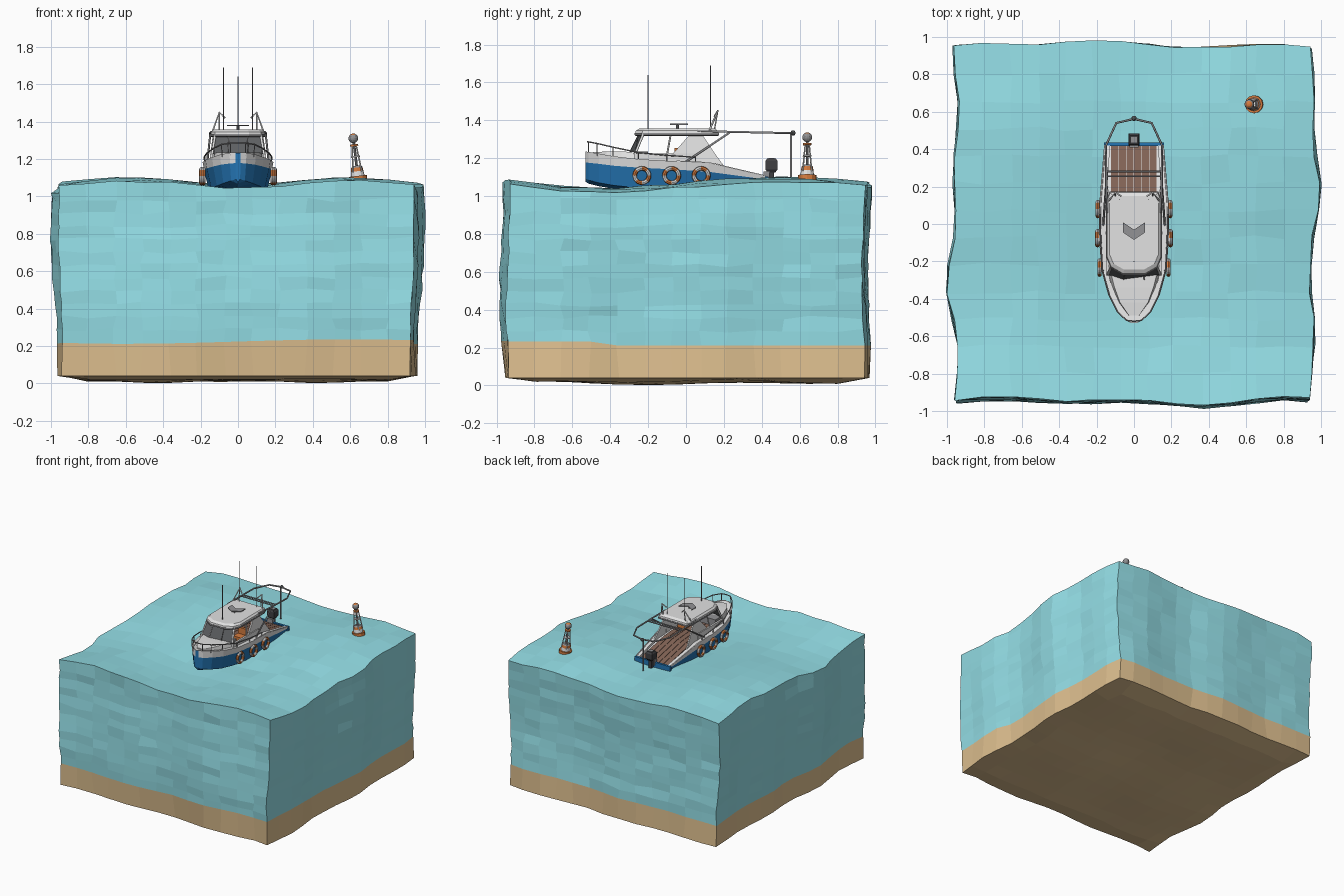
import bpy, bmesh, math, random
from math import sin, cos, pi, exp
from mathutils import Matrix, Vector

if "Cube" in bpy.data.objects:
    bpy.data.objects.remove(bpy.data.objects["Cube"])

random.seed(4)

def mat(name, r, g, b):
    m = bpy.data.materials.new(name)
    m.diffuse_color = (r, g, b, 1)
    m.use_nodes = True
    m.node_tree.nodes["Principled BSDF"].inputs["Base Color"].default_value = m.diffuse_color
    return m

WATER = mat("water", .30, .74, .80)
SAND = mat("sand", .74, .53, .28)
BLUE = mat("hull_blue", .018, .18, .46)
WHITE = mat("white", .76, .76, .76)
GREY = mat("metal_grey", .29, .29, .30)
GLASS = mat("dark_glass", .11, .115, .12)
BLACK = mat("motor_black", .05, .05, .055)
ORANGE = mat("orange", .66, .20, .05)
WOOD = mat("deck_wood", .23, .13, .095)

def finish(bm, name, *mats):
    bmesh.ops.recalc_face_normals(bm, faces=bm.faces)
    me = bpy.data.meshes.new(name)
    bm.to_mesh(me)
    bm.free()
    for m in mats:
        me.materials.append(m)
    ob = bpy.data.objects.new(name, me)
    bpy.context.collection.objects.link(ob)
    return ob

def loft(name, rings, mats, rule=lambda k: 0, cap=0):
    """Skin a list of equal-length closed rings and cap both ends."""
    bm = bmesh.new()
    vs = [[bm.verts.new(p) for p in r] for r in rings]
    n = len(rings[0])
    for a, b in zip(vs, vs[1:]):
        for k in range(n):
            j = (k + 1) % n
            bm.faces.new((a[k], a[j], b[j], b[k])).material_index = rule(k)
    for r in (vs[0], vs[-1]):
        bm.faces.new(r).material_index = cap
    return finish(bm, name, *mats)

def box(name, x0, x1, y0, y1, z0, z1, m):
    return loft(name, [[(x0, y0, z), (x1, y0, z), (x1, y1, z), (x0, y1, z)] for z in (z0, z1)], [m])

def cone(name, r1, r2, z0, z1, m, M=Matrix(), seg=12):
    bm = bmesh.new()
    bmesh.ops.create_cone(bm, cap_ends=True, segments=seg, radius1=r1, radius2=r2, depth=z1 - z0,
                          matrix=M @ Matrix.Translation((0, 0, (z0 + z1) / 2)))
    return finish(bm, name, m)

def tube(name, pts, r, m):
    cu = bpy.data.curves.new(name, 'CURVE')
    cu.dimensions = '3D'
    cu.bevel_depth, cu.bevel_resolution, cu.use_fill_caps = r, 1, True
    sp = cu.splines.new('POLY')
    sp.points.add(len(pts) - 1)
    for p, c in zip(sp.points, pts):
        p.co = (*c, 1)
    tmp = bpy.data.objects.new(name + "_path", cu)
    bpy.context.collection.objects.link(tmp)
    me = bpy.data.meshes.new_from_object(tmp.evaluated_get(bpy.context.evaluated_depsgraph_get()))
    bpy.data.objects.remove(tmp)
    me.materials.clear()
    me.materials.append(m)
    ob = bpy.data.objects.new(name, me)
    bpy.context.collection.objects.link(ob)

def flip(pts, s):
    return [(s * x, y, z) for x, y, z in pts]

# block of sea with a sandy bed
N = 13
bm = bmesh.new()
bmesh.ops.create_cube(bm, size=2)
bmesh.ops.subdivide_edges(bm, edges=bm.edges[:], cuts=N - 1, use_grid_fill=True)
for f in bm.faces:
    f.material_index = int(f.calc_center_median().z < -1 + 1.5 / N)
for v in bm.verts:
    x, y, z = v.co
    k = round((z + 1) / 2 * N)
    edge = max(abs(x), abs(y)) > .99
    j = [random.uniform(-.012, .012) for _ in range(3)]
    h = .22 + .83 * (k - 1) / (N - 1)
    if k == 0:
        h = .04 if edge else .016 + .009 * cos(7 * x) * cos(2 * y) + .006 * sin(6 * y) + j[2] * .1
    elif k == 1:
        h = .212 + .012 * (1 + sin(2.5 * x)) * (y < -.5)
    elif k == N:
        h = 1.052 + .028 * sin(2.9 * y) - .018 * cos(5 * x) + .04 * max(0, -y - .5) + j[2] * .5
    else:
        h += j[2]
    px, py = .95 * x + j[0], .945 * y + j[1]
    up = .35 + .65 * sin(pi * min(h, 1) * .62)
    if abs(x) > .99:
        px = x * (.943 + .012 * sin(9 * y + x) + .045 * up * exp(-((y - .27 * x) / .22) ** 2)
                  + .012 * sin(5 * h - 2.6)) + j[0] * .5
    if abs(y) > .99:
        py = y * (.942 + .010 * sin(8 * x + 2 * y) + .03 * up * exp(-((x + .3 * y) / .35) ** 2)
                  + .010 * sin(6 * h + y)) + j[1] * .5
    v.co = (px, py, h)
finish(bm, "sea_block", WATER, SAND)

# hull: stations of y, half width, sheer height, blue line height, keel height, deck drop
stations = [(-.53, .014, 1.235, 1.178, 1.075, .004), (-.515, .045, 1.233, 1.176, 1.066, .004),
            (-.46, .095, 1.224, 1.17, 1.052, .005), (-.38, .138, 1.21, 1.16, 1.038, .006),
            (-.25, .174, 1.195, 1.15, 1.025, .01), (-.05, .189, 1.183, 1.14, 1.01, .02),
            (.12, .185, 1.175, 1.128, 1.01, .025), (.42, .16, 1.105, 1.088, 1.02, .018)]
rings = []
for y, w, zs, zb, zk, d in stations:
    half = [(w * .82, y, zk + .018), (w * .96, y, zb), (w, y, zs), (w * .8, y, zs), (w * .8, y, zs - d)]
    rings.append([(0, y, zk)] + half + flip(half[::-1], -1))
loft("hull", rings, [BLUE, WHITE], lambda k: 0 if k in (0, 1, 9, 10) else 1)
box("transom", -.16, .16, .418, .436, 1.025, 1.104, BLUE)

# aft deck boards sloping to the stern
for i in range(6):
    x = -.122 + i * .041
    loft("deck_board", [[(x, y, z), (x + .038, y, z), (x + .038, y, z + .008), (x, y, z + .008)]
                        for y, z in ((-.2, 1.175), (.12, 1.15), (.42, 1.087))], [WOOD])

# foredeck trunk and cabin sides
loft("foredeck_trunk", [[(-w, y, 1.18), (w, y, 1.18), (w * .88, y, z), (-w * .88, y, z)]
                        for y, w, z in ((-.49, .03, 1.232), (-.42, .085, 1.235), (-.34, .118, 1.235), (-.265, .14, 1.232))],
     [WHITE])
box("dashboard", -.125, .125, -.27, -.2, 1.17, 1.235, GREY)
for s in (-1, 1):
    box("cabin_side", s * .135, s * .15, -.275, .06, 1.165, 1.225, WHITE)
    panel = [(-.09, 1.2), (.02, 1.325), (.085, 1.325), (.145, 1.235), (.21, 1.145), (-.09, 1.165)]
    loft("rear_quarter_panel", [[(s * (.149 - o - (z - 1.17) * .12), y, z) for y, z in panel] for o in (0, .01)], [WHITE])
    tube("front_pillar", flip([(.14, -.27, 1.22), (.122, -.225, 1.33)], s), .007, WHITE)
    tube("middle_pillar", flip([(.144, -.1, 1.22), (.13, -.08, 1.33)], s), .005, WHITE)
    box("seat_base", s * .04, s * .11, -.12, -.05, 1.16, 1.205, ORANGE)
    box("seat_back", s * .04, s * .11, -.06, -.04, 1.2, 1.255, ORANGE)

# raked windscreen with posts
loft("windscreen", [[(-.136, -.272 + o, 1.228), (-.06, -.297 + o, 1.23), (.06, -.297 + o, 1.23), (.136, -.272 + o, 1.228),
                     (.12, -.225 + o, 1.327), (.05, -.25 + o, 1.327), (-.05, -.25 + o, 1.327), (-.12, -.225 + o, 1.327)]
                    for o in (0, .008)], [GLASS])
for x in (-.055, .055):
    tube("windscreen_post", [(x, -.298, 1.23), (x * .9, -.251, 1.325)], .003, GREY)

# roof: grey rim under a white crowned top
plan = [(-.13, .175), (-.148, .13), (-.148, -.18), (-.125, -.235), (-.06, -.272)]
plan += [(-x, y) for x, y in plan[::-1]]
def slab(name, m, levels):
    loft(name, [[(x * s, -.04 + (y + .04) * s, z) for x, y in plan] for s, z in levels], [m])
slab("roof_rim", GREY, [(.97, 1.318), (1.0, 1.322), (1.0, 1.333)])
slab("roof_top", WHITE, [(.985, 1.331), (.97, 1.345), (.88, 1.357)])
chev = [(-.06, .01), (0, -.03), (.06, .01), (.06, -.045), (0, -.085), (-.06, -.045)]
loft("radar_chevron", [[(x, y, z) for x, y in chev] for z in (1.376, 1.382)], [GREY])
cone("radar_post", .009, .007, 1.35, 1.378, GREY, Matrix.Translation((0, -.045, 0)), 8)
tube("front_antenna", [(0, -.2, 1.35), (0, -.2, 1.64)], .0025, GREY)

# paired roof gear, rails, struts and the stern frame
rail = [(.182, .05, 1.205), (.178, -.1, 1.215), (.168, -.25, 1.23), (.13, -.385, 1.258), (.088, -.47, 1.278), (.04, -.515, 1.286)]
foot = [1.178, 1.183, 1.193, 1.208, 1.222, 1.23]
for s in (-1, 1):
    tube("rear_antenna", flip([(.078, .13, 1.35), (.078, .13, 1.69)], s), .0025, GREY)
    tube("roof_fin", flip([(.135, .125, 1.35), (.1, .168, 1.45), (.07, .15, 1.42)], s), .005, WHITE)
    tube("roof_fin_stay", flip([(.1, .168, 1.45), (.1, .15, 1.35)], s), .004, WHITE)
    tube("bow_rail", flip(rail + [(0, -.52, 1.287)], s), .004, GREY)
    for (x, y, z), f in zip(rail, foot):
        tube("rail_post", flip([(x, y, z), (x * .97, y, f - .01)], s), .003, GREY)
    tube("frame_arm", flip([(.14, .06, 1.345), (.148, .2, 1.34), (.15, .42, 1.335), (.095, .54, 1.333), (0, .562, 1.333)], s), .006, GREY)
    tube("frame_strut", flip([(.165, -.01, 1.175), (.148, .23, 1.335)], s), .0055, GREY)
    tube("gunwale_trim", flip([(.184, -.05, 1.183), (.18, .12, 1.175), (.155, .42, 1.105)], s), .005, WHITE)
for y in (.255, .28):
    tube("frame_cross_bar", [(-.15, y, 1.336), (.15, y, 1.336)], .005, GREY)
bm = bmesh.new()
bmesh.ops.create_icosphere(bm, subdivisions=2, radius=.014, matrix=Matrix.Translation((0, .565, 1.333)))
finish(bm, "frame_pulley", GLASS)
tube("hoist_line", [(0, .555, 1.33), (0, .555, 1.075)], .006, GREY)

# outboard motor
loft("motor_cowl", [[(-w, .45 - w, z), (w, .45 - w, z), (w, .45 + w * 1.1, z), (-w, .45 + w * 1.1, z)]
                    for w, z in ((.02, 1.125), (.03, 1.14), (.03, 1.185), (.022, 1.198))], [BLACK])
box("motor_top_plate", -.016, .016, .436, .466, 1.197, 1.201, GREY)
box("motor_leg", -.012, .012, .435, .465, 1.0, 1.13, BLACK)
box("motor_bracket", -.025, .025, .41, .44, 1.08, 1.13, GREY)

# life rings hung on both sides, orange with four white bands
R, r, A, B = .038, .0115, 24, 8
for s in (-1, 1):
    for y, w in ((-.233, .184), (-.076, .196), (.08, .194)):
        bm = bmesh.new()
        g = [[bm.verts.new((s * (w + r * sin(b * 2 * pi / B)),
                            y + (R + r * cos(b * 2 * pi / B)) * cos(a * 2 * pi / A),
                            1.108 + (R + r * cos(b * 2 * pi / B)) * sin(a * 2 * pi / A)))
              for b in range(B)] for a in range(A)]
        for a in range(A):
            for b in range(B):
                c, d = (a + 1) % A, (b + 1) % B
                bm.faces.new((g[a][b], g[c][b], g[c][d], g[a][d])).material_index = int(a % 6 < 3)
        finish(bm, "life_ring", ORANGE, WHITE)

# tilted marker buoy
T = Matrix.Translation((.643, .64, 1.09)) @ Matrix.Rotation(-.12, 4, 'Y')
cone("buoy_float", .048, .048, -.02, .02, ORANGE, T)
cone("buoy_body", .036, .033, .02, .045, WHITE, T)
cone("buoy_band", .033, .03, .045, .065, ORANGE, T)
cone("buoy_shoulder", .03, .022, .065, .075, GREY, T)
cone("buoy_ring", .024, .023, .12, .128, WHITE, T)
cone("buoy_platform", .022, .022, .18, .19, ORANGE, T)
cone("buoy_mast", .007, .007, .07, .22, GREY, T, 8)
for i in range(4):
    a = pi / 4 + i * pi / 2
    tube("buoy_leg", [tuple(T @ Vector((q * cos(a), q * sin(a), z))) for q, z in ((.034, .04), (.015, .185))], .004, WHITE)
bm = bmesh.new()
bmesh.ops.create_uvsphere(bm, u_segments=12, v_segments=8, radius=.026, matrix=T @ Matrix.Translation((0, 0, .222)))
for f in bm.faces:
    f.material_index = int((T.inverted() @ f.calc_center_median()).z > .24)
finish(bm, "buoy_lamp", GREY, ORANGE)
